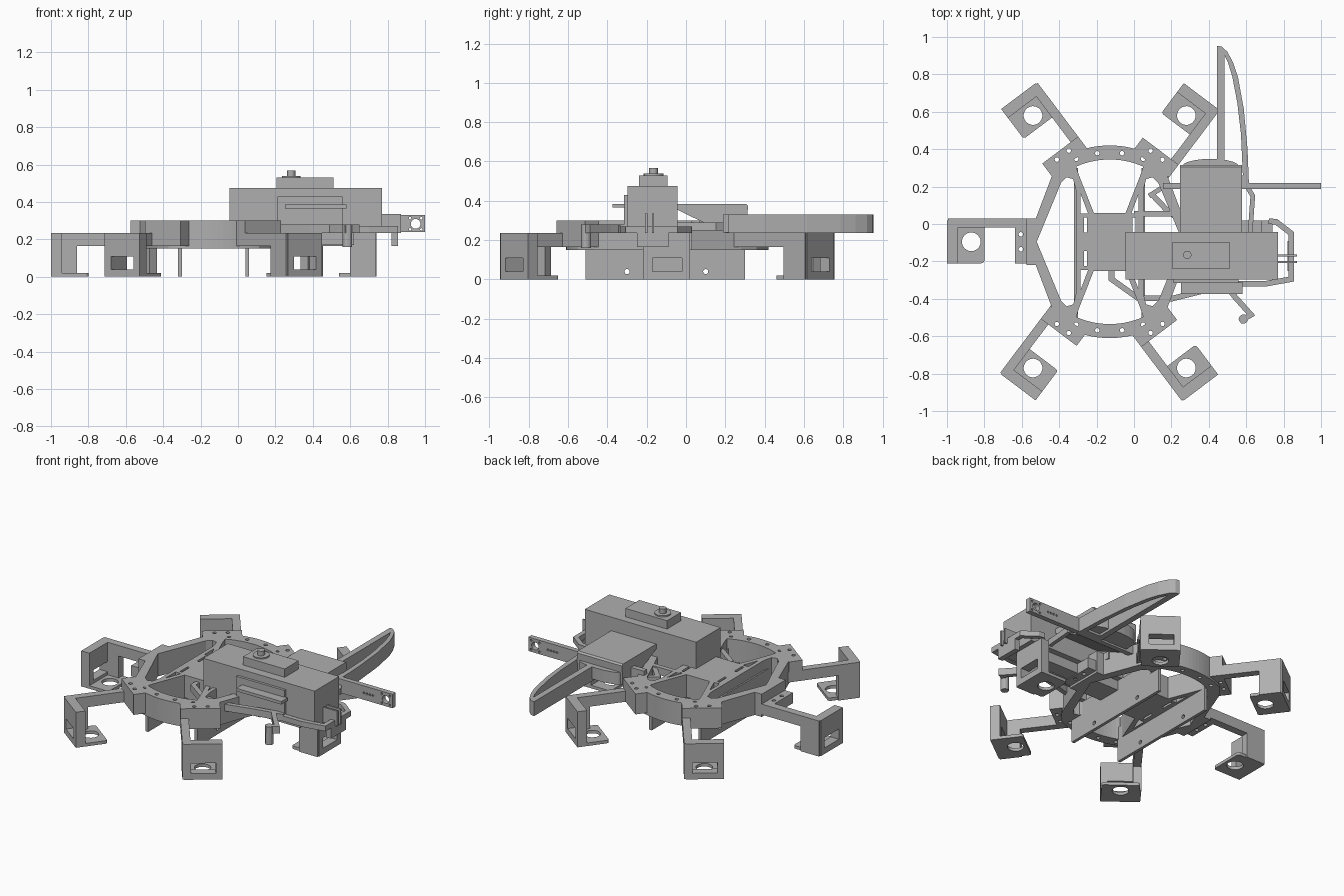
import bpy, bmesh, math
from mathutils import Matrix, Vector

if "Cube" in bpy.data.objects:
    bpy.data.objects.remove(bpy.data.objects["Cube"])

grey = bpy.data.materials.new("plain grey")
grey.use_nodes = True
GREY = (0.43, 0.43, 0.43, 1)
grey.diffuse_color = GREY
grey.node_tree.nodes["Principled BSDF"].inputs["Base Color"].default_value = GREY

# Axis maps: which way a flat outline (a, b) and its thickness c point
AXES = {
    "Z": Matrix.Identity(4),
    "X": Matrix(((0, 0, 1, 0), (1, 0, 0, 0), (0, 1, 0, 0), (0, 0, 0, 1))),
    "Y": Matrix(((1, 0, 0, 0), (0, 0, 1, 0), (0, 1, 0, 0), (0, 0, 0, 1))),
}


def prism(name, outline, lo, hi, holes=(), axis="Z", place=Matrix.Identity(4)):
    """Extrude a flat outline with holes from lo to hi along an axis."""
    cu = bpy.data.curves.new(name, "CURVE")
    cu.dimensions, cu.fill_mode, cu.extrude = "2D", "BOTH", (hi - lo) / 2
    for loop in (outline, *holes):
        sp = cu.splines.new("POLY")
        sp.points.add(len(loop) - 1)
        for p, (a, b) in zip(sp.points, loop):
            p.co = (a, b, 0, 1)
        sp.use_cyclic_u = True
    tmp = bpy.data.objects.new(name + "_outline", cu)
    bpy.context.collection.objects.link(tmp)
    bpy.context.view_layer.update()
    dg = bpy.context.evaluated_depsgraph_get()
    me = bpy.data.meshes.new_from_object(tmp.evaluated_get(dg))
    bpy.data.objects.remove(tmp)
    bm = bmesh.new()
    bm.from_mesh(me)
    bm.transform(place @ AXES[axis] @ Matrix.Translation((0, 0, (lo + hi) / 2)))
    bmesh.ops.remove_doubles(bm, verts=bm.verts, dist=1e-5)
    bmesh.ops.recalc_face_normals(bm, faces=bm.faces)
    for f in bm.faces:
        f.smooth = False
    bm.to_mesh(me)
    bm.free()
    me.materials.clear()
    me.materials.append(grey)
    me.name = name
    ob = bpy.data.objects.new(name, me)
    bpy.context.collection.objects.link(ob)
    return ob


def rect(a0, a1, b0, b1, r=0.0):
    if not r:
        return [(a0, b0), (a1, b0), (a1, b1), (a0, b1)]
    pts = []
    for i, (a, b) in enumerate(((a1 - r, b1 - r), (a0 + r, b1 - r),
                                (a0 + r, b0 + r), (a1 - r, b0 + r))):
        pts += arc(a, b, r, i * 90, i * 90 + 90, 4)
    return pts


def arc(a, b, r, d0, d1, n):
    return [(a + r * math.cos(math.radians(d0 + (d1 - d0) * i / n)),
             b + r * math.sin(math.radians(d0 + (d1 - d0) * i / n))) for i in range(n + 1)]


def circle(a, b, r, n=12):
    return arc(a, b, r, 0, 360, n)[:-1]


def box(name, x0, x1, y0, y1, z0, z1, r=0.0):
    return prism(name, rect(x0, x1, y0, y1, r), z0, z1)


def strip(name, path, width, z0, z1):
    """A bent flat bar that follows a path."""
    pts = [Vector(p) for p in path]
    left, right = [], []
    for i, p in enumerate(pts):
        d0 = (p - pts[i - 1]).normalized() if i else (pts[1] - p).normalized()
        d1 = (pts[i + 1] - p).normalized() if i < len(pts) - 1 else d0
        t = (d0 + d1).normalized()
        n = Vector((-t.y, t.x)) * (width / 2 / max(0.5, t.dot(d1)))
        left.append(tuple(p + n))
        right.append(tuple(p - n))
    return prism(name, left + right[::-1], z0, z1)


def flip_x(pts):
    return [(-a, b) for a, b in pts]


def flip_y(pts):
    return [(a, -b) for a, b in pts]


# Body ring: arcs at front and back, straight cheeks, cut-outs
CX, CY = -0.13, -0.095
BODY = Matrix.Translation((CX, CY, 0))
quarter = arc(0, 0, 0.515, 90, 62, 10) + [(0.30, 0.375), (0.395, 0.125), (0.445, 0.125)]
half = quarter + flip_y(quarter)[::-1][:-1]
outline = half + [(0, -0.515)] + flip_x(half)[::-1][:-1]
side = [(0.39, 0), (0.26, 0.315), (0.23, 0.345), (0.195, 0.335), (0.18, 0.275),
        (0.18, -0.275), (0.195, -0.335), (0.23, -0.345), (0.26, -0.315)]
dome = arc(0, 0, 0.44, 66, 114, 14) + [(-0.162, 0.35), (-0.085, 0.155),
                                       (0.085, 0.155), (0.162, 0.35)]
gusset = [(0.155, 0.15), (0.155, 0.255), (0.115, 0.15)]
slot = rect(0.122, 0.138, 0.05, 0.13)
holes = [side, flip_x(side), dome, flip_y(dome)]
for h in (gusset, slot):
    holes += [h, flip_x(h), flip_y(h), flip_x(flip_y(h))]
for deg in (68, 82, 98, 112, 248, 262, 278, 292):
    a = math.radians(deg)
    holes.append(circle(0.478 * math.cos(a), 0.478 * math.sin(a), 0.012))
prism("body_ring", outline, 0.15, 0.30, holes, place=BODY)

# Two upright plates under the body
for s, tag in ((-1, "right"), (1, "left")):
    prism("keel_plate_" + tag, rect(-0.51, 0.30, 0, 0.235), CX + s * 0.18 - 0.01,
          CX + s * 0.18 + 0.01, [circle(-0.3, 0.04, 0.013), circle(0.1, 0.04, 0.013)], "X")


# Six legs, all turned copies of one bracket
def leg(tag, x, y, deg, flange_top):
    m = Matrix.Translation((x, y, 0)) @ Matrix.Rotation(math.radians(deg), 4, "Z")
    prism("foot_" + tag, rect(-0.07, 0.10, -0.115, 0.115, 0.015), 0, 0.02,
          [circle(0, 0, 0.05, 24)], place=m)
    prism("leg_wall_" + tag, rect(-0.115, 0.115, 0, 0.235), 0.07, 0.13,
          [rect(-0.075, 0.075, 0.04, 0.108)], "X", m)
    prism("leg_arm_" + tag, [(0.125, 0), (-0.01, 0), (-0.01, 0.165), (-0.34, 0.165),
                             (-0.34, 0.235), (0.125, 0.235)], -0.125, -0.075, (), "Y", m)
    prism("leg_flange_" + tag, rect(-0.32, -0.235, -0.125, 0.115), 0.165, flange_top,
          [circle(-0.265, v, 0.012) for v in (-0.04, 0.04)], place=m)


leg("right", CX - 0.74, CY, 180, 0.235)
leg("left", CX + 0.74, CY, 0, 0.235)
for sx, side_name in ((-1, "right"), (1, "left")):
    for sy, end in ((-1, "front"), (1, "back")):
        deg = sy * (53 if sx > 0 else 127)
        leg(f"{end}_{side_name}", CX + sx * 0.41, CY + sy * 0.675, deg, 0.30)

# Long housing with its top unit and button
box("housing", -0.045, 0.77, -0.298, -0.042, 0.235, 0.475)
box("top_unit", 0.205, 0.51, -0.24, -0.095, 0.475, 0.53)
prism("button_base", circle(0.285, -0.165, 0.05, 24), 0.53, 0.538)
prism("button", circle(0.285, -0.165, 0.022, 20), 0.538, 0.568)
box("front_panel", 0.21, 0.56, -0.315, -0.298, 0.25, 0.43)
box("front_ledge", 0.25, 0.58, -0.375, -0.31, 0.365, 0.385)

# Rear cover with a sloped underside and a curved lip
prism("rear_cover", [(-0.045, 0.355), (0.17, 0.25), (0.31, 0.25), (0.315, 0.375),
                     (0.305, 0.385), (-0.045, 0.385)], 0.247, 0.577, (), "X")
lip = [(0.26, 0.30)] + [(0.41 - 0.15 * math.cos(math.pi * i / 10),
                         0.31 + 0.038 * math.sin(math.pi * i / 10)) for i in range(11)]
prism("rear_lip", lip + [(0.56, 0.30)], 0.25, 0.33)

# Curved blade and cross bar behind the housing
blade = [(0.445, 0.25), (0.445, 0.953), (0.47, 0.948), (0.50, 0.92), (0.53, 0.862),
         (0.556, 0.785), (0.587, 0.615), (0.607, 0.40), (0.615, 0.20), (0.45, 0.20)]
gap = [(0.485, 0.26), (0.485, 0.90), (0.502, 0.865), (0.525, 0.79), (0.552, 0.65),
       (0.572, 0.48), (0.582, 0.26)]
prism("blade", blade, 0.235, 0.33, [gap])
bar_holes = [circle(0.95, 0.283, 0.026, 16)]
bar_holes += [circle(0.95 + a, 0.283 + b, 0.007, 8) for a in (-0.03, 0.03) for b in (-0.03, 0.03)]
bar_holes += [circle(0.79 + i * 0.022, 0.283, 0.007, 8) for i in range(4)]
prism("cross_bar", rect(0.155, 1.0, 0.238, 0.33), 0.187, 0.22, bar_holes, "Y")

# Bent guard around the left end, with two pins plates and a drop peg
strip("end_guard", [(0.72, 0.015), (0.76, 0.012), (0.84, -0.05), (0.84, -0.295),
                    (0.70, -0.32), (0.56, -0.32)], 0.03, 0.235, 0.27)
box("guard_peg", 0.82, 0.855, -0.25, -0.09, 0.165, 0.235)
for i, y in enumerate((-0.168, -0.203)):
    box(f"pin_plate_{i + 1}", 0.76, 0.872, y - 0.006, y + 0.006, 0.235, 0.335)

# Linkage bars and hook
strip("front_link", [(-0.12, -0.24), (-0.12, -0.295), (0.02, -0.395), (0.20, -0.40),
                     (0.38, -0.355), (0.56, -0.32)], 0.03, 0.235, 0.28)
strip("hook_arm", [(0.50, -0.34), (0.54, -0.39), (0.625, -0.485), (0.565, -0.52)],
      0.03, 0.235, 0.28)
prism("hook_peg", circle(0.585, -0.508, 0.025, 12), 0.16, 0.28)
strip("rear_link", [(0.09, 0.165), (0.18, 0.07), (0.25, 0.02)], 0.03, 0.25, 0.29)
strip("rear_link_brace", [(0.08, 0.15), (0.16, 0.20), (0.25, 0.20)], 0.025, 0.25, 0.29)
strip("left_link", [(0.605, 0.20), (0.635, 0.15), (0.62, -0.06)], 0.025, 0.25, 0.29)
box("rear_rail", 0.0, 0.26, 0.04, 0.07, 0.25, 0.30)
box("support_beam", 0.05, 0.62, -0.24, -0.08, 0.17, 0.236)
